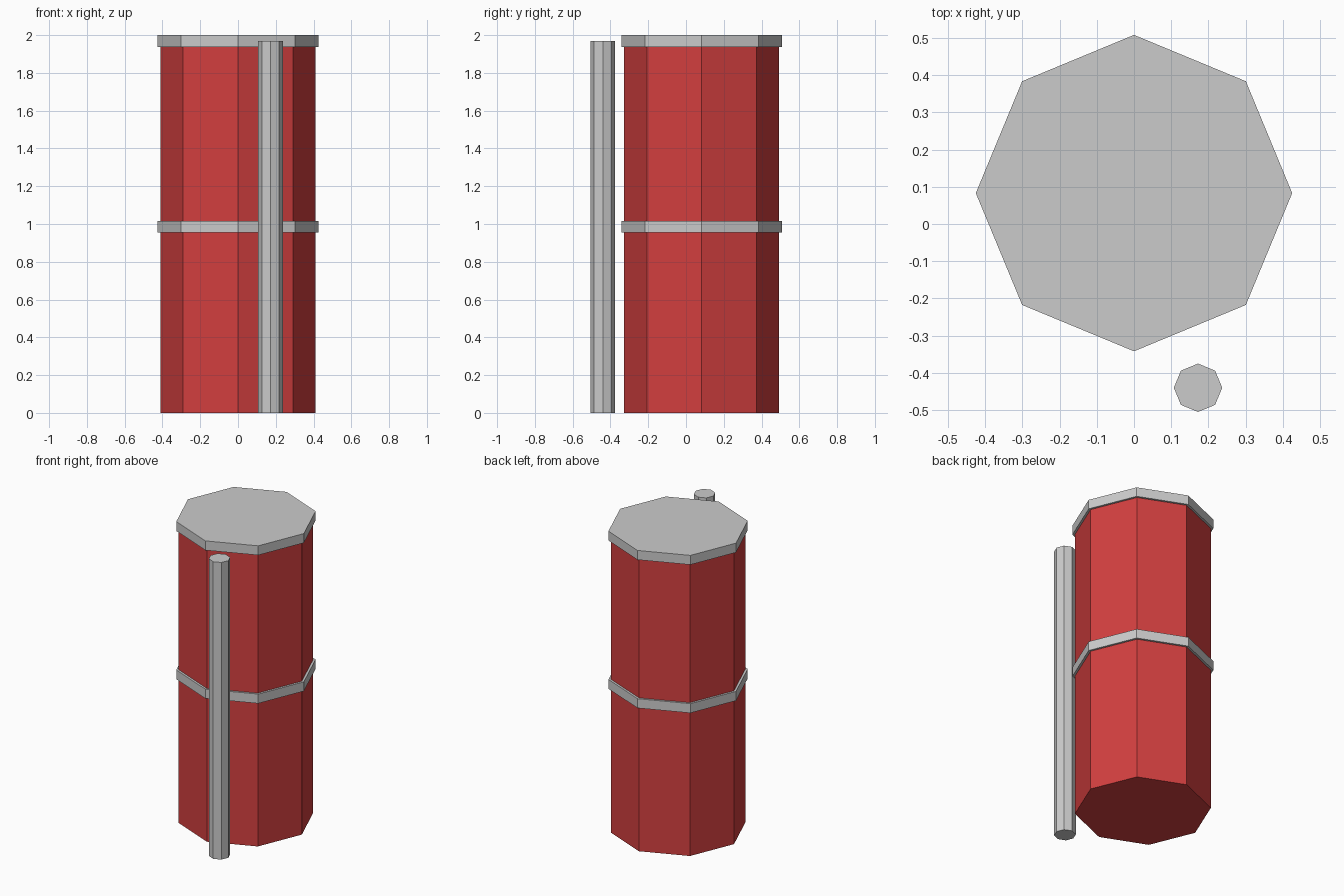
import bpy

if "Cube" in bpy.data.objects:
    bpy.data.objects.remove(bpy.data.objects["Cube"])

CX, CY = 0.0, 0.083   # axis of the tank


def prism(name, x, y, radius, z0, z1):
    """Closed upright octagonal prism with corners on the x and y axes."""
    bpy.ops.mesh.primitive_cylinder_add(vertices=8, radius=radius, depth=z1 - z0,
                                        location=(x, y, (z0 + z1) / 2))
    ob = bpy.context.object
    ob.name = name
    return ob


red = bpy.data.materials.new("red_paint")
red.diffuse_color = (0.65, 0.05, 0.05, 1)
red.use_nodes = True
red.node_tree.nodes["Principled BSDF"].inputs["Base Color"].default_value = red.diffuse_color

# Red tank body
body = prism("tank_body", CX, CY, 0.41, 0.0, 1.95)
body.data.materials.append(red)

# Grey middle band and top lid, slightly wider than the body
for name, z0, z1 in (("middle_band", 0.955, 1.017), ("top_lid", 1.938, 2.0)):
    prism(name, CX, CY, 0.425, z0, z1)

# Free-standing pipe in front of the tank
prism("front_pipe", 0.172, -0.44, 0.065, 0.0, 1.97)
